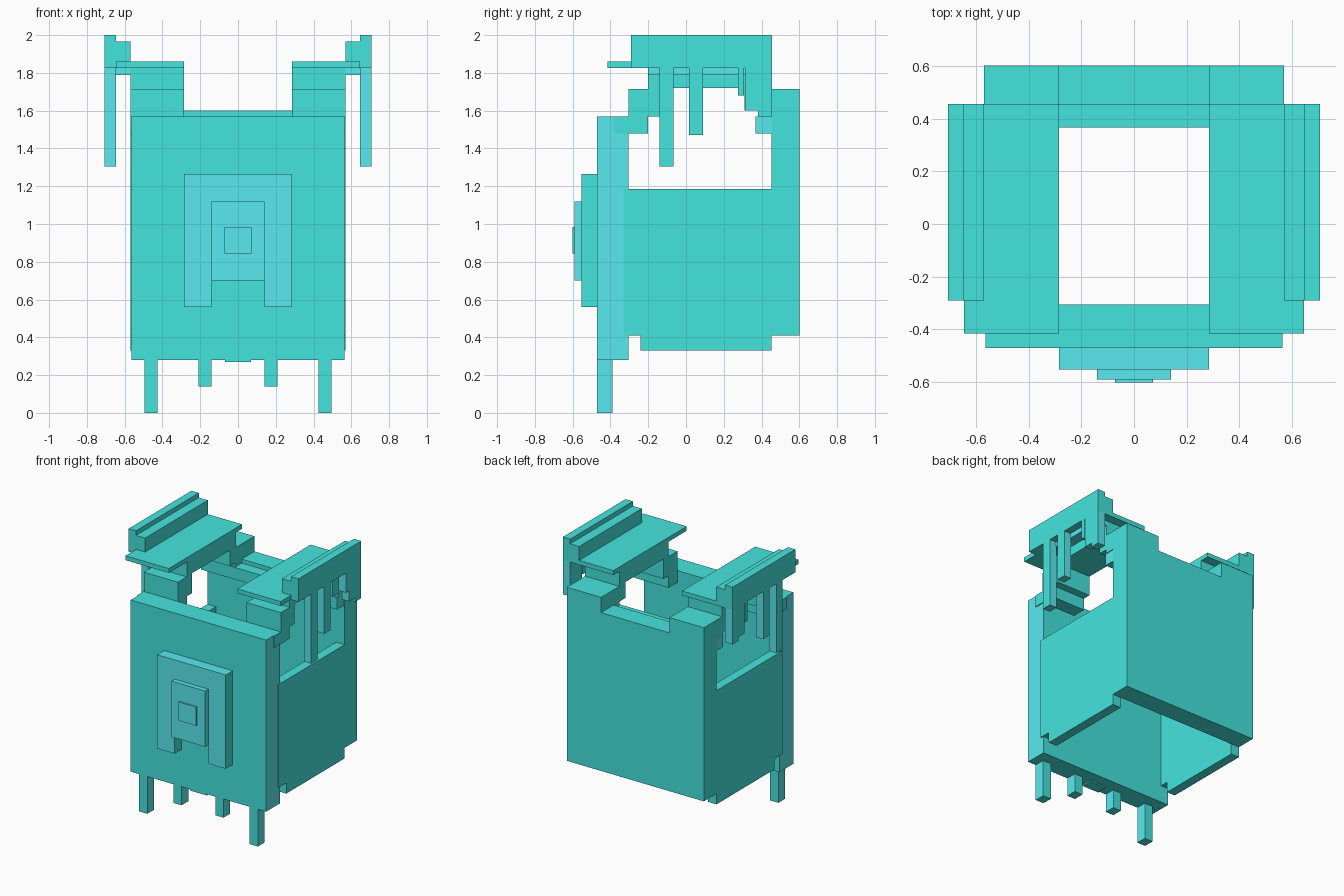
import bpy, bmesh
from mathutils import Vector

if "Cube" in bpy.data.objects:
    bpy.data.objects.remove(bpy.data.objects["Cube"])


def material(name, color):
    m = bpy.data.materials.new(name)
    m.diffuse_color = color
    m.use_nodes = True
    m.node_tree.nodes["Principled BSDF"].inputs["Base Color"].default_value = m.diffuse_color
    return m


MATS = [material("teal", (0.06, 0.78, 0.73, 1)), material("cyan", (0.10, 0.82, 0.86, 1))]
TEAL, CYAN = 0, 1


def prism(name, axis, profile, a, b, front=TEAL, side=TEAL, mirror=False):
    """Extrude a profile along 'x' (points are y,z) or 'y' (points are x,z)."""
    bm = bmesh.new()
    place = (lambda p, t: (t, p[0], p[1])) if axis == 'x' else (lambda p, t: (p[0], t, p[1]))
    lo = [bm.verts.new(place(p, a)) for p in profile]
    hi = [bm.verts.new(place(p, b)) for p in profile]
    bm.faces.new(lo)
    bm.faces.new(hi[::-1])
    n = len(profile)
    for i in range(n):
        j = (i + 1) % n
        bm.faces.new((lo[i], hi[i], hi[j], lo[j]))
    bmesh.ops.recalc_face_normals(bm, faces=bm.faces)
    bm.normal_update()
    for f in bm.faces:
        f.material_index = side if abs(f.normal.x) > 0.5 else front
    me = bpy.data.meshes.new(name)
    bm.to_mesh(me)
    bm.free()
    for m in MATS:
        me.materials.append(m)
    ob = bpy.data.objects.new(name, me)
    bpy.context.collection.objects.link(ob)
    if mirror:
        ob.modifiers.new("Mirror", 'MIRROR')
    return ob


def box(name, x, y, z, **kw):
    return prism(name, 'y', [(x[0], z[0]), (x[1], z[0]), (x[1], z[1]), (x[0], z[1])], y[0], y[1], **kw)


# Front plate with the hanging tabs below it
box("front_plate", (-0.563, 0.563), (-0.47, -0.305), (0.28, 1.57), side=CYAN)
box("long_tab", (0.425, 0.495), (-0.47, -0.39), (0, 0.28), side=CYAN, mirror=True)
box("short_tab", (0.14, 0.208), (-0.47, -0.39), (0.14, 0.28), side=CYAN, mirror=True)
box("centre_tab", (-0.07, 0.07), (-0.47, -0.39), (0.27, 0.28), side=CYAN)

# Stepped chest ornament
prism("chest_panel", 'y', [(-0.285, 0.56), (-0.14, 0.56), (-0.14, 0.70), (0.14, 0.70),
                           (0.14, 0.56), (0.285, 0.56), (0.285, 1.265), (-0.285, 1.265)],
      -0.553, -0.47, front=CYAN)
box("chest_block", (-0.14, 0.14), (-0.59, -0.553), (0.70, 1.12), front=CYAN, side=CYAN)
box("chest_stud", (-0.072, 0.072), (-0.602, -0.59), (0.845, 0.985), front=CYAN)

# Back plate with a neck notch, and the bar inside its top edge
prism("back_plate", 'y', [(-0.57, 0.41), (0.57, 0.41), (0.57, 1.715), (0.285, 1.715),
                          (0.285, 1.60), (-0.285, 1.60), (-0.285, 1.715), (-0.57, 1.715)],
      0.452, 0.602)
box("back_collar", (-0.565, 0.565), (0.367, 0.452), (1.48, 1.57), side=CYAN)

# Side walls
prism("side_wall", 'x', [(-0.33, 0.41), (-0.24, 0.41), (-0.24, 0.33), (0.452, 0.33),
                         (0.452, 1.185), (-0.33, 1.185)], 0.50, 0.57, mirror=True)

# Shoulder straps stepping up from the front plate and down to the back plate
prism("shoulder_strap", 'x', [(-0.385, 1.48), (-0.20, 1.48), (-0.20, 1.57), (-0.14, 1.57),
                              (-0.14, 1.72), (0.31, 1.72), (0.31, 1.60), (0.38, 1.60),
                              (0.38, 1.57), (0.452, 1.57), (0.452, 1.715), (0.385, 1.715),
                              (0.385, 1.83), (-0.20, 1.83), (-0.20, 1.715), (-0.305, 1.715),
                              (-0.305, 1.57), (-0.385, 1.57)], 0.285, 0.57, mirror=True)
box("shoulder_bracket", (0.43, 0.65), (-0.20, 0.385), (1.79, 1.83), front=CYAN, side=CYAN, mirror=True)

# Shoulder guard: flat plate and stepped outer ridge
box("shoulder_plate", (0.285, 0.645), (-0.415, 0.455), (1.827, 1.86), mirror=True).data.materials
prism("shoulder_ridge", 'y', [(0.57, 1.827), (0.706, 1.827), (0.706, 2.0), (0.645, 2.0),
                              (0.645, 1.965), (0.57, 1.965)], -0.29, 0.455, mirror=True)

# Fringe hanging from the outer ridge: y start, y end, bottom
for i, (y0, y1, z0) in enumerate([(-0.14, -0.065, 1.305), (0.015, 0.09, 1.47),
                                  (0.275, 0.308, 1.68), (0.312, 0.382, 1.60),
                                  (0.382, 0.455, 1.57)]):
    box("shoulder_fringe_%d" % (i + 1), (0.645, 0.706), (y0, y1), (z0, 1.83), front=CYAN, mirror=True)
